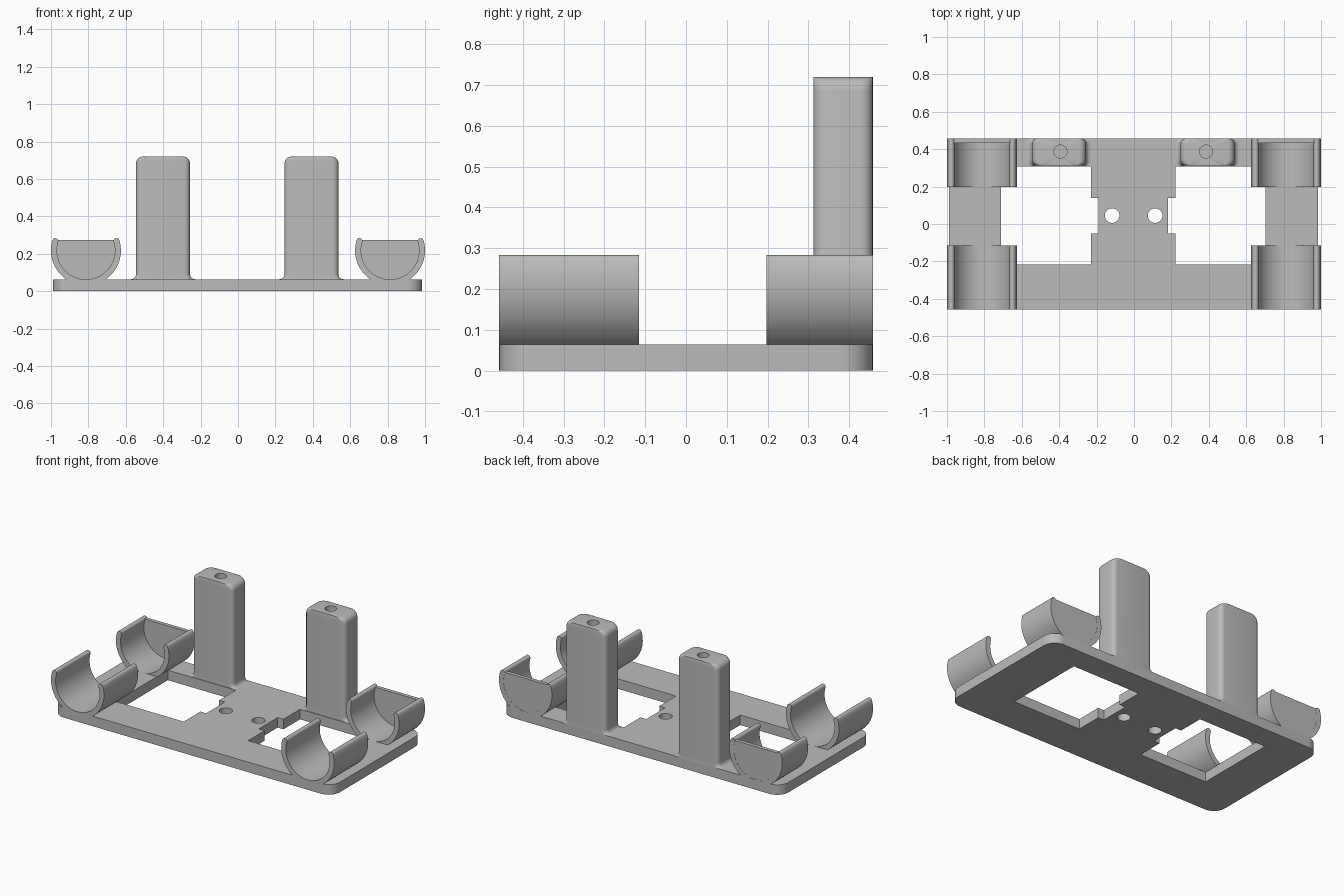
import bpy
import bmesh
from math import sin, cos, pi, radians
from mathutils import Matrix

if "Cube" in bpy.data.objects:
    bpy.data.objects.remove(bpy.data.objects["Cube"], do_unlink=True)

# Single plain grey material
GREY = (0.5, 0.5, 0.5, 1.0)
mat = bpy.data.materials.new("plain_grey")
mat.use_nodes = True
mat.diffuse_color = GREY
mat.node_tree.nodes["Principled BSDF"].inputs["Base Color"].default_value = GREY

SHIFT = -0.004      # layout offset of the windows and posts
PLATE_TOP = 0.064
DEPTH = 0.458       # half depth of the whole holder


def add_object(name, bm):
    """Clean the bmesh, shade it smooth with sharp edges and link it."""
    bmesh.ops.remove_doubles(bm, verts=bm.verts, dist=1e-5)
    bmesh.ops.recalc_face_normals(bm, faces=bm.faces)
    mesh = bpy.data.meshes.new(name)
    bm.to_mesh(mesh)
    bm.free()
    mesh.materials.clear()
    mesh.materials.append(mat)
    mesh.shade_smooth()
    mesh.set_sharp_from_angle(angle=radians(30))
    obj = bpy.data.objects.new(name, mesh)
    bpy.context.collection.objects.link(obj)
    return obj


def arc(cx, cy, r, start, end, n):
    """Points on an arc, angles in degrees."""
    steps = [radians(start + (end - start) * i / n) for i in range(n + 1)]
    return [(cx + r * cos(a), cy + r * sin(a)) for a in steps]


def rounded_rect(hx, hy, r, n, cx=0, cy=0):
    points = []
    for k, (sx, sy) in enumerate([(1, 1), (-1, 1), (-1, -1), (1, -1)]):
        points += arc(cx + sx * (hx - r), cy + sy * (hy - r), r, 90 * k, 90 * k + 90, n)
    return points


def extrude(name, loops, low, high, upright=False):
    """Filled outline (later loops are holes) extruded along z, or along y if upright."""
    curve = bpy.data.curves.new(name + "_outline", "CURVE")
    curve.dimensions = "2D"
    curve.fill_mode = "BOTH"
    curve.extrude = (high - low) / 2
    for loop in loops:
        spline = curve.splines.new("POLY")
        spline.points.add(len(loop) - 1)
        for point, (x, y) in zip(spline.points, loop):
            point.co = (x, y, 0, 1)
        spline.use_cyclic_u = True
    temp = bpy.data.objects.new(name + "_outline", curve)
    bpy.context.collection.objects.link(temp)
    graph = bpy.context.evaluated_depsgraph_get()
    mesh = bpy.data.meshes.new_from_object(temp.evaluated_get(graph))
    bm = bmesh.new()
    bm.from_mesh(mesh)
    bpy.data.objects.remove(temp)
    bpy.data.curves.remove(curve)
    bpy.data.meshes.remove(mesh)
    mid = (low + high) / 2
    if upright:
        bm.transform(Matrix.Translation((0, mid, 0)) @ Matrix.Rotation(pi / 2, 4, "X"))
    else:
        bm.transform(Matrix.Translation((0, 0, mid)))
    return add_object(name, bm)


# Base plate with two notched windows and two screw holes
window = [(0.227, -0.217), (0.707, -0.217), (0.707, 0.307), (0.227, 0.307),
          (0.227, 0.14), (0.186, 0.14), (0.186, -0.05), (0.227, -0.05)]
loops = [rounded_rect(0.987, DEPTH, 0.08, 10, cx=-0.002)]
for side in (1, -1):
    loops.append([(SHIFT + side * x, y) for x, y in window])
    loops.append(arc(-0.002 + side * 0.115, 0.045, 0.039, 0, 350, 35))
extrude("base_plate", loops, 0, PLATE_TOP)


# Round cradles: open ring section with rounded lips
def cradle_profile(cx, cz=0.218, inner=0.155, outer=0.187, lift=17):
    mid, tip = (inner + outer) / 2, (outer - inner) / 2
    lip = [(cx + s * mid * cos(radians(lift)), cz + mid * sin(radians(lift))) for s in (-1, 1)]
    points = arc(cx, cz, outer, 180 - lift, 360 + lift, 48)
    points += arc(*lip[1], tip, lift, 180 + lift, 8)[1:-1]
    points += arc(cx, cz, inner, 360 + lift, 180 - lift, 48)
    points += arc(*lip[0], tip, -lift, 180 - lift, 8)[1:-1]
    return points


# Posts: stacked rounded sections, flared foot, rounded shoulders and a top hole
def post(name, cx, cy=0.385, hx=0.144, hy=0.073, top=0.72):
    foot, shoulder, n = 0.028, 0.035, 6
    quarter = [radians(90 * i / 6) for i in range(7)]
    levels = [(PLATE_TOP - 0.02, hx + foot)]
    levels += [(PLATE_TOP + foot * (1 - cos(a)), hx + foot * (1 - sin(a))) for a in quarter]
    levels += [(top - shoulder * (1 - sin(a)), hx - shoulder * (1 - cos(a))) for a in quarter]
    rings = [[(x, y, z) for x, y in rounded_rect(h, hy, 0.03, n, cx, cy)] for z, h in levels]
    count = len(rings[0])
    hole = arc(cx * 0.98, cy + 0.002, 0.035, 0, 360 - 360 / count, count - 1)
    rings += [[(x, y, z) for x, y in hole] for z in (top, top - 0.25)]
    bm = bmesh.new()
    verts = [[bm.verts.new(p) for p in ring] for ring in rings]
    for a, b in zip(verts, verts[1:]):
        for i in range(count):
            j = (i + 1) % count
            bm.faces.new((a[i], a[j], b[j], b[i]))
    bm.faces.new(verts[0])
    bm.faces.new(verts[-1])
    add_object(name, bm)


for side, label in ((1, "left"), (-1, "right")):
    cx = side * 0.813
    extrude(label + "_front_cradle", [cradle_profile(cx)], -DEPTH, -0.115, True)
    extrude(label + "_rear_cradle", [cradle_profile(cx)], 0.197, DEPTH, True)
    # Flat stop closing the back of the rear cradle
    stop = arc(cx, 0.218, 0.165, 159.8, 380.2, 40)
    extrude(label + "_rear_stop", [stop], 0.433, DEPTH - 0.001, True)
    post(label + "_post", SHIFT + side * 0.397)
